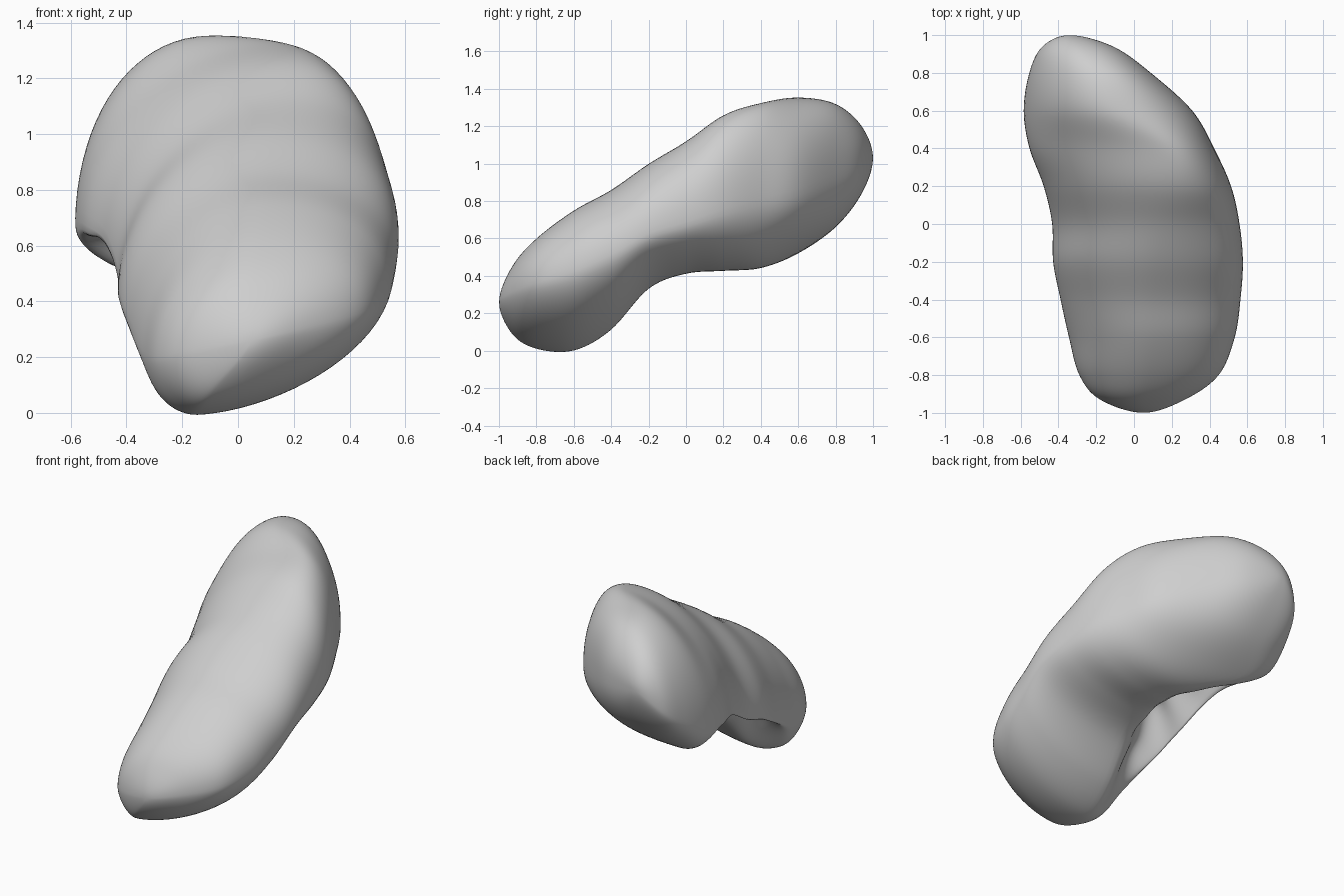
import bpy
import bmesh
import math

old = bpy.data.objects.get("Cube")
if old:
    bpy.data.objects.remove(old, do_unlink=True)

QUARTER = 20   # points in a quarter of a cross-section
STEPS = 10     # rings between two stations


def tip(y, x, z):
    """A station shrunk to a point."""
    return (y, x, z, x, z, x, z, x, z, 0)


# Stations along the body: y, then x z of the extreme points
# (-x side, +x side, top, bottom), then depth of the hollow
stations = [
    tip(-1, .05, .26),
    (-.93, -.18, .22, .27, .31, .05, .45, -.08, .09, 0),
    (-.8, -.29, .2, .45, .36, .08, .6, -.14, .01, 0),
    (-.6, -.345, .22, .535, .42, .1, .75, -.15, 0, 0),
    (-.4, -.39, .3, .565, .51, .1, .86, -.13, .11, .13),
    (-.2, -.43, .4, .578, .62, .12, 1, -.1, .33, .23),
    (0, -.435, .48, .56, .68, .16, 1.12, -.08, .41, .26),
    (.2, -.48, .61, .515, .75, .19, 1.26, -.06, .425, .24),
    (.4, -.555, .67, .425, .81, .14, 1.325, -.14, .44, .13),
    (.6, -.585, .69, .31, .86, -.09, 1.355, -.37, .52, .01),
    (.8, -.555, .81, .09, .95, -.18, 1.32, -.32, .66, 0),
    (.94, -.485, .92, -.11, 1.01, -.28, 1.2, -.33, .84, 0),
    tip(1, -.34, 1.03),
]


def swapped(s):
    """Mirror a station through its tip so the end closes roundly."""
    return (s[0], s[3], s[4], s[1], s[2], s[7], s[8], s[5], s[6], s[9])


def blend(a, b, c, d, t):
    """Smooth curve from b to c, guided by a and d."""
    return [q + t / 2 * (r - p + t * (2 * p - 5 * q + 4 * r - s
            + t * (3 * (q - r) + s - p)))
            for p, q, r, s in zip(a, b, c, d)]


def section(s):
    """Closed cross-section through the four extreme points."""
    y, lx, lz, rx, rz, tx, tz, bx, bz, hollow = s
    # The underside is fuller towards the back
    corners = [(rx, rz, tx, tz, .87), (lx, lz, tx, tz, 1.05),
               (lx, lz, bx, bz, 1 - .2 * y), (rx, rz, bx, bz, 1.05 - .25 * y)]
    points = []
    for k, (hx, hz, vx, vz, power) in enumerate(corners):
        for i in range(QUARTER):
            u = i / QUARTER
            a = (u if k % 2 == 0 else 1 - u) * math.pi / 2
            x = vx + (hx - vx) * math.cos(a) ** power
            z = hz + (vz - hz) * math.sin(a) ** power
            if k == 2:
                # rippled hollow under the -x side
                dent = hollow * math.sin(math.pi * u) ** 2
                dent *= 1 + .12 * math.sin(30 * y)
                x += dent * .3
                z += dent
            points.append((x, y, z))
    return points


# Loft the body through all stations
path = [swapped(stations[1])] + stations + [swapped(stations[-2])]
bm = bmesh.new()
rings = []
for i in range(1, len(path) - 2):
    for j in range(STEPS):
        if i == 1 and j == 0:
            continue
        s = blend(*path[i - 1:i + 3], j / STEPS)
        rings.append([bm.verts.new(p) for p in section(s)])

for lower, upper in zip(rings, rings[1:]):
    for i in range(len(lower)):
        bm.faces.new((lower[i - 1], lower[i], upper[i], upper[i - 1]))

# Close both ends
for ring, s in ((rings[0], stations[0]), (rings[-1], stations[-1])):
    pole = bm.verts.new((s[1], s[0], s[2]))
    for i in range(len(ring)):
        bm.faces.new((ring[i - 1], ring[i], pole))

# Soften the rim of the hollow
for _ in range(4):
    bmesh.ops.smooth_vert(bm, verts=bm.verts, factor=.4,
                          use_axis_x=True, use_axis_y=True, use_axis_z=True)
bmesh.ops.recalc_face_normals(bm, faces=bm.faces)
mesh = bpy.data.meshes.new("organ_body")
bm.to_mesh(mesh)
bm.free()
mesh.shade_smooth()
body = bpy.data.objects.new("organ_body", mesh)
bpy.context.collection.objects.link(body)

# Plain grey surface
grey = bpy.data.materials.new("light_grey")
grey.use_nodes = True
grey.diffuse_color = (.62, .62, .62, 1)
shader = next(n for n in grey.node_tree.nodes if n.type == "BSDF_PRINCIPLED")
shader.inputs["Base Color"].default_value = (.62, .62, .62, 1)
mesh.materials.append(grey)
